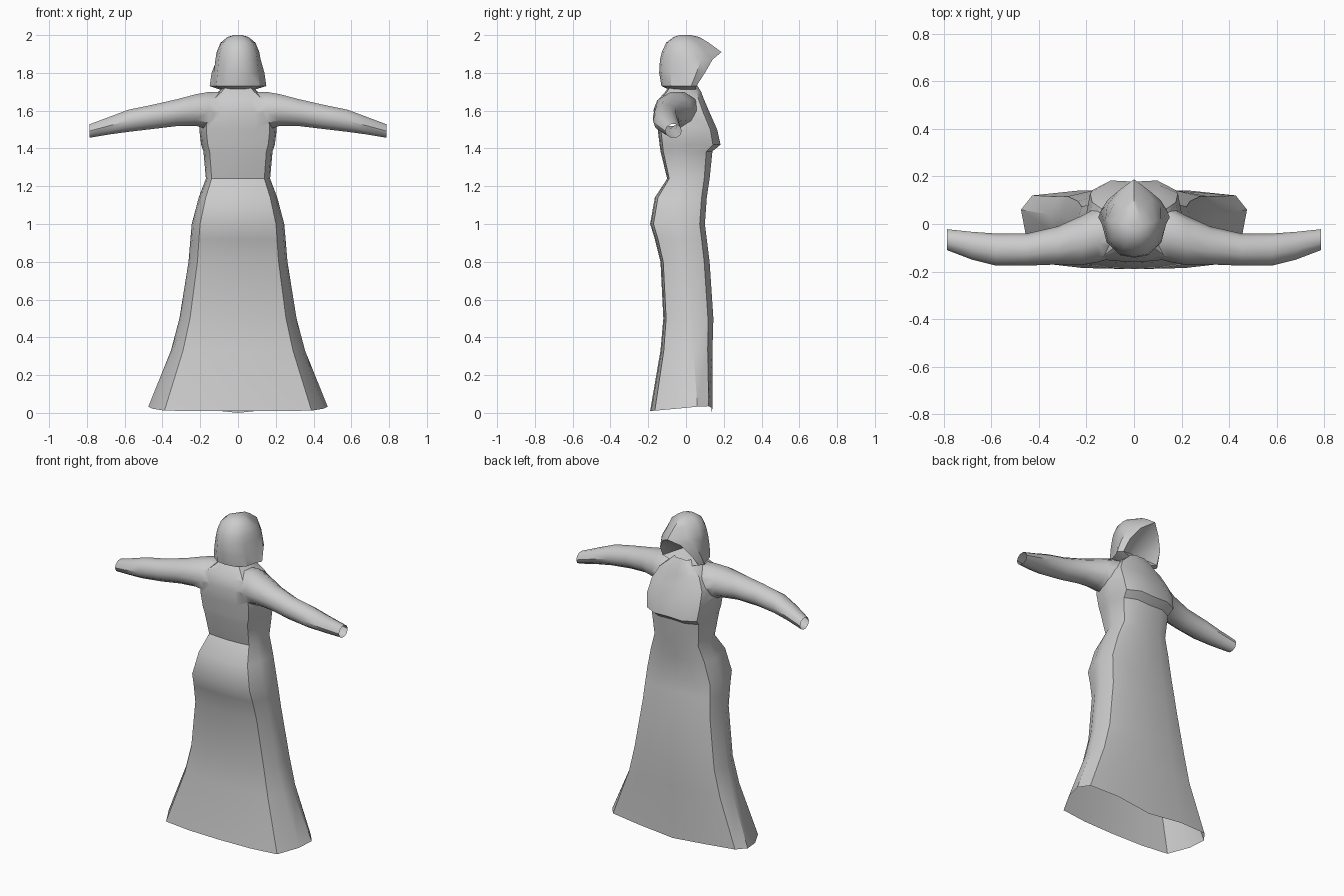
import bpy, bmesh, math

if "Cube" in bpy.data.objects:
    bpy.data.objects.remove(bpy.data.objects["Cube"])


def loft(bm, rings, closed=True, caps=False):
    """Skin a list of equal-length point rings."""
    rows = [[bm.verts.new(p) for p in r] for r in rings]
    n = len(rows[0])
    for a, b in zip(rows, rows[1:]):
        for i in range(n if closed else n - 1):
            j = (i + 1) % n
            bm.faces.new((a[i], a[j], b[j], b[i]))
    if caps:
        bm.faces.new(rows[0])
        bm.faces.new(rows[-1])
    return rows


def finish(name, bm):
    bmesh.ops.recalc_face_normals(bm, faces=bm.faces)
    me = bpy.data.meshes.new(name)
    bm.to_mesh(me)
    bm.free()
    ob = bpy.data.objects.new(name, me)
    bpy.context.collection.objects.link(ob)
    return ob


def select(ob):
    bpy.ops.object.select_all(action='DESELECT')
    ob.select_set(True)
    bpy.context.view_layer.objects.active = ob


def mirrored(half):
    """Close a half outline whose first and last points lie on x = 0."""
    return half + [(-x, y, z) for x, y, z in half[-2:0:-1]]


# dress body: z, half width, back y, side y, front y
BODY = [
    (0.01, .475, -.19, .06, .14), (0.33, .355, -.135, .04, .14),
    (0.50, .310, -.12, .03, .145), (0.80, .262, -.135, .01, .125),
    (0.92, .252, -.165, .00, .11), (1.00, .245, -.19, -.01, .10),
    (1.14, .208, -.165, .00, .11), (1.24, .170, -.10, .01, .125),
    (1.385, .183, -.135, .01, .14), (1.42, .195, -.14, .02, .183),
    (1.50, .205, -.15, .02, .165), (1.59, .195, -.16, -.01, .125),
    (1.66, .155, -.145, -.02, .095), (1.70, .105, -.11, -.02, .08),
    (1.74, .060, -.08, -.01, .055)]


def body_ring(z, w, yb, ys, yf):
    return mirrored([(0, yb, z), (.45 * w, yb + .005, z),
                     (.82 * w, yb + .1 * (ys - yb), z), (w * .96, yb + .6 * (ys - yb), z),
                     (w, ys, z), (.9 * w, ys + .75 * (yf - ys), z),
                     (.5 * w, yf, z), (0, yf - .005, z)])


bm = bmesh.new()
loft(bm, [body_ring(*r) for r in BODY], caps=True)
dress = finish("dress", bm)

# sleeves: x, low z, high z, back y, front y
SLEEVE = [
    (.05, 1.52, 1.70, -.13, .04), (.15, 1.49, 1.705, -.16, .07),
    (.22, 1.515, 1.692, -.172, .035), (.32, 1.515, 1.665, -.17, -.01),
    (.45, 1.50, 1.635, -.175, -.04), (.58, 1.485, 1.608, -.175, -.04),
    (.68, 1.472, 1.57, -.15, -.033), (.785, 1.455, 1.53, -.11, -.022)]
bm = bmesh.new()
for s in (-1, 1):
    rings = []
    for x, z0, z1, y0, y1 in SLEEVE:
        rings.append([(s * x, (y0 + y1) / 2 + (y1 - y0) / 2 * math.cos(k * math.pi / 5),
                       (z0 + z1) / 2 + (z1 - z0) / 2 * math.sin(k * math.pi / 5))
                      for k in range(10)])
    loft(bm, rings, caps=True)
sleeves = finish("sleeves", bm)

# weld sleeves into the dress
mod = dress.modifiers.new("join_sleeves", 'BOOLEAN')
mod.operation = 'UNION'
mod.solver = 'EXACT'
mod.object = sleeves
select(dress)
bpy.ops.object.modifier_apply(modifier=mod.name)
bpy.data.objects.remove(sleeves)

# open hem, cuffs and neck, then shape the hem
bm = bmesh.new()
bm.from_mesh(dress.data)
caps = [f for f in bm.faces if all(v.co.z < .02 for v in f.verts)
        or all(v.co.z > 1.735 for v in f.verts)
        or all(abs(v.co.x) > .78 for v in f.verts)]
bmesh.ops.delete(bm, geom=caps, context='FACES_ONLY')
for v in bm.verts:
    if v.co.z < .02:
        forward = (v.co.y + .19) / .33
        v.co.z += .03 * forward * abs(v.co.x) / .475 - .01 * forward * (abs(v.co.x) < .1)
bm.to_mesh(dress.data)
bm.free()
select(dress)
bpy.ops.object.shade_smooth_by_angle(angle=math.radians(40))

# hood shell: z, front edge x, front edge y, half width, side y, back y
HOOD = [
    (1.705, .055, .05, .075, -.01, -.075), (1.73, .125, .055, .135, .00, -.13),
    (1.80, .112, .10, .128, .01, -.142), (1.87, .065, .14, .12, .02, -.138),
    (1.91, .0, .188, .113, .02, -.128), (1.96, .0, .12, .092, .01, -.105),
    (1.99, .0, .07, .055, .00, -.065), (2.00, .0, .025, .02, -.01, -.035)]
rings = []
for z, fx, fy, w, ys, yb in HOOD:
    half = [(fx, fy, z), ((fx + w) / 2 + .02 * (w > .1), (fy + ys) / 2, z), (w, ys, z),
            (.85 * w, ys + .6 * (yb - ys), z), (.45 * w, ys + .93 * (yb - ys), z), (0, yb, z)]
    rings.append(half + [(-x, y, zz) for x, y, zz in half[-2::-1]])
bm = bmesh.new()
rows = loft(bm, rings, closed=False)
bm.faces.new(rows[-1])

# recessed lining inside the face opening
edge = [r[0] for r in rows[:5]] + [r[-1] for r in rows[3::-1]]
pit = bm.verts.new((0, -.02, 1.79))
for a, b in zip(edge, edge[1:] + edge[:1]):
    bm.faces.new((a, b, pit))
bmesh.ops.remove_doubles(bm, verts=bm.verts, dist=.0005)
hood = finish("hood", bm)
select(hood)
bpy.ops.object.shade_smooth_by_angle(angle=math.radians(35))
